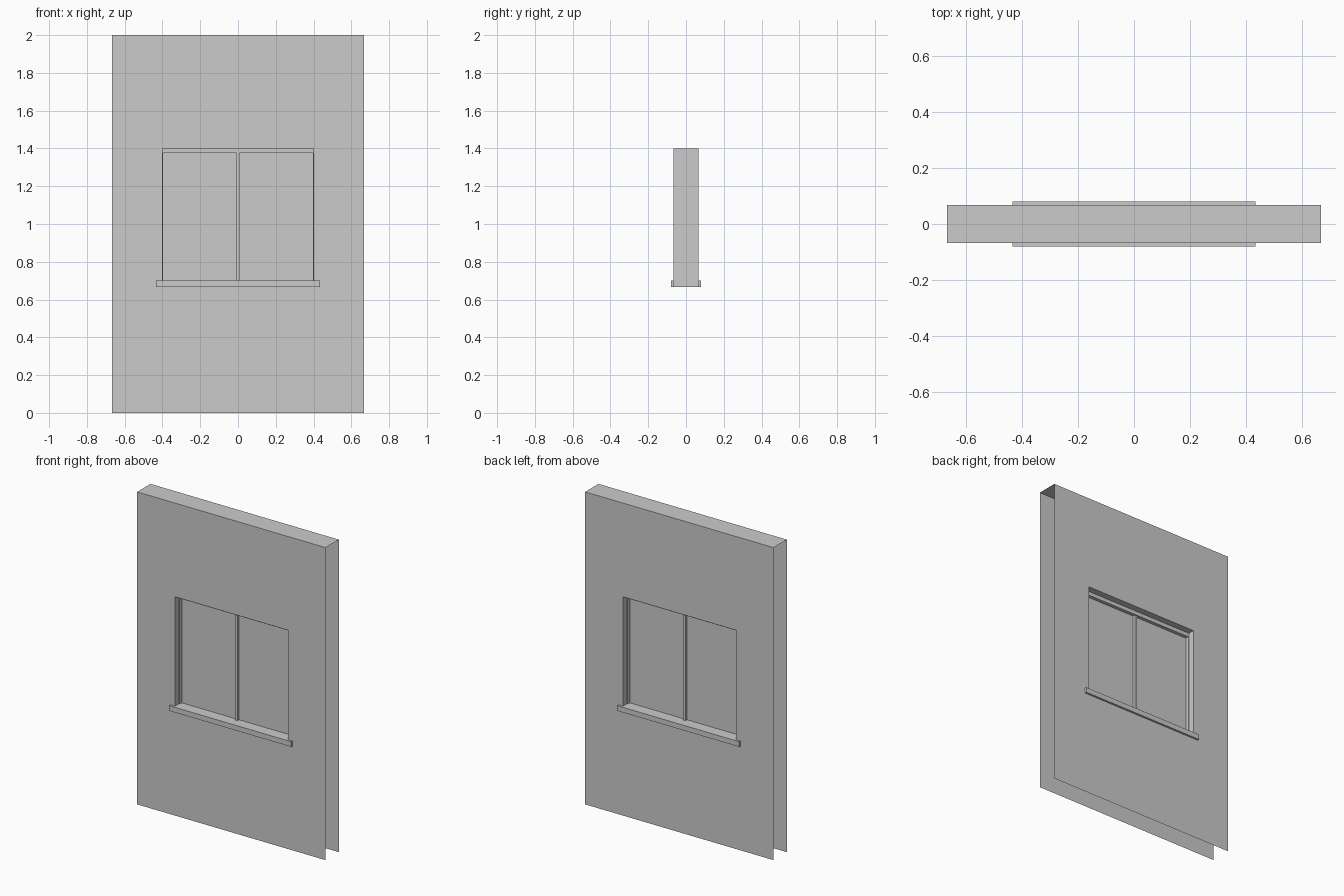
import bpy, bmesh

if "Cube" in bpy.data.objects:
    bpy.data.objects.remove(bpy.data.objects["Cube"])

W, T, H = 0.667, 0.067, 2.0         # wall half width, half thickness, height
HW, Z0, Z1 = 0.4, 0.667, 1.4        # opening half width, bottom, top
SILL_Z, FRAME_Y = 0.7, 0.025        # sill top, frame half depth


def finish(name, bm, recalc=True):
    if recalc:
        bmesh.ops.recalc_face_normals(bm, faces=bm.faces)
    me = bpy.data.meshes.new(name)
    bm.to_mesh(me)
    bm.free()
    ob = bpy.data.objects.new(name, me)
    bpy.context.collection.objects.link(ob)
    return ob


def add_box(bm, x0, x1, y0, y1, z0, z1):
    vs = bmesh.ops.create_cube(bm, size=1)["verts"]
    for v in vs:
        v.co = (x1 if v.co.x > 0 else x0,
                y1 if v.co.y > 0 else y0,
                z1 if v.co.z > 0 else z0)


def quad(bm, *pts):
    bm.faces.new([bm.verts.new(p) for p in pts])


# Wall: two skins with an opening, a top cap and reveals; ends and base are open
bm = bmesh.new()
xs, zs = (-W, -HW, HW, W), (0, Z0, Z1, H)
for i in range(3):
    x0, x1 = xs[i], xs[i + 1]
    quad(bm, (x0, -T, H), (x1, -T, H), (x1, T, H), (x0, T, H))
    for j in range(3):
        if i == 1 and j == 1:
            continue
        z0, z1 = zs[j], zs[j + 1]
        quad(bm, (x0, -T, z0), (x1, -T, z0), (x1, -T, z1), (x0, -T, z1))
        quad(bm, (x1, T, z0), (x0, T, z0), (x0, T, z1), (x1, T, z1))
for y0, y1 in ((-T, -FRAME_Y), (FRAME_Y, T)):
    quad(bm, (-HW, y0, Z0), (-HW, y1, Z0), (-HW, y1, Z1), (-HW, y0, Z1))
    quad(bm, (HW, y1, Z0), (HW, y0, Z0), (HW, y0, Z1), (HW, y1, Z1))
    quad(bm, (-HW, y0, Z1), (-HW, y1, Z1), (HW, y1, Z1), (HW, y0, Z1))
bmesh.ops.remove_doubles(bm, verts=bm.verts, dist=1e-4)
bmesh.ops.dissolve_limit(bm, angle_limit=0.01, verts=bm.verts, edges=bm.edges)
finish("wall", bm, recalc=False)

# Sills: T-shaped outline with small horns lapping over the wall face
for name, s in (("front_sill", -1), ("back_sill", 1)):
    half = [(HW, FRAME_Y), (HW, T), (0.433, T), (0.433, 0.08)]
    outline = half + [(-x, y) for x, y in reversed(half)]
    bm = bmesh.new()
    face = bm.faces.new([bm.verts.new((x, s * y, Z0)) for x, y in outline])
    ext = bmesh.ops.extrude_face_region(bm, geom=[face], use_keep_orig=True)
    for v in ext["geom"]:
        if isinstance(v, bmesh.types.BMVert):
            v.co.z = SILL_Z
    finish(name, bm)

# Window frame: head, thin jambs and a bottom rail between the sills
bm = bmesh.new()
add_box(bm, -HW, HW, -FRAME_Y, FRAME_Y, Z1 - 0.025, Z1)
add_box(bm, -HW, HW, -FRAME_Y, FRAME_Y, Z0, SILL_Z - 0.002)
for s in (-1, 1):
    x0, x1 = sorted((s * HW, s * (HW - 0.004)))
    add_box(bm, x0, x1, -FRAME_Y, FRAME_Y, SILL_Z - 0.002, Z1 - 0.025)
finish("window_frame", bm)

# Centre mullion
bm = bmesh.new()
add_box(bm, -0.009, 0.009, -0.018, 0.018, SILL_Z - 0.002, Z1 - 0.025)
finish("mullion", bm)

# Panes
for name, s in (("left_pane", -1), ("right_pane", 1)):
    x0, x1 = sorted((s * 0.009, s * (HW - 0.004)))
    bm = bmesh.new()
    add_box(bm, x0, x1, -0.003, 0.003, SILL_Z - 0.002, Z1 - 0.025)
    finish(name, bm)
